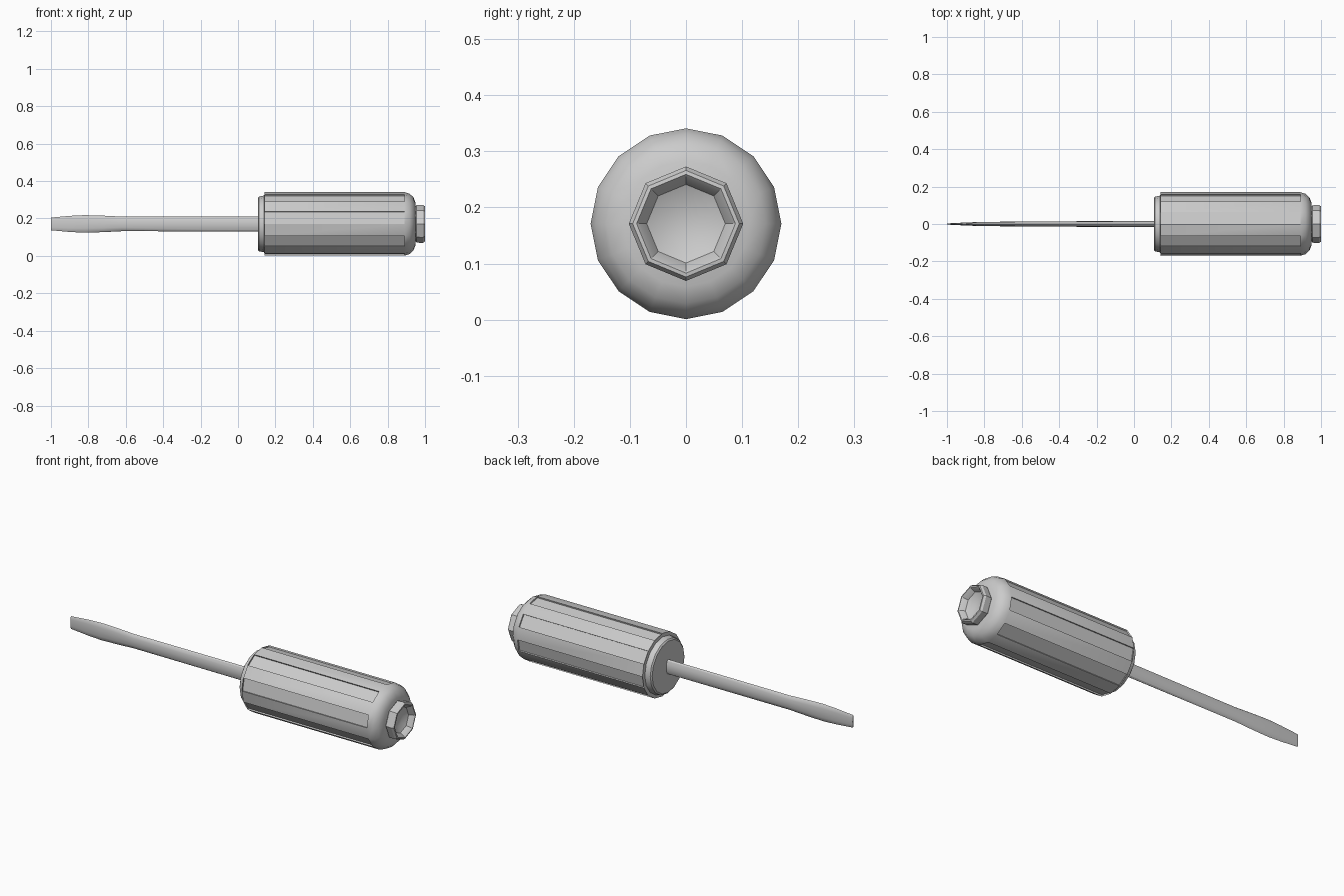
import bpy, bmesh
from math import sin, cos, pi, radians

if "Cube" in bpy.data.objects:
    bpy.data.objects.remove(bpy.data.objects["Cube"])

CZ = 0.171  # height of the tool's long axis


def loft(name, sides, rings, cap_start=True, cap_end=True, angle=32):
    """Skin rings of (x, y radius, z radius) along the x axis."""
    bm = bmesh.new()
    loops = []
    for x, ry, rz in rings:
        loops.append([bm.verts.new((x, ry * sin(2 * pi * i / sides),
                                    CZ + rz * cos(2 * pi * i / sides)))
                      for i in range(sides)])
    spans = []
    for a, b in zip(loops, loops[1:]):
        spans.append([bm.faces.new((a[i], a[(i + 1) % sides],
                                    b[(i + 1) % sides], b[i]))
                      for i in range(sides)])
    if cap_start:
        bm.faces.new(loops[0])
    if cap_end:
        bm.faces.new(loops[-1])
    bmesh.ops.recalc_face_normals(bm, faces=bm.faces[:])
    return bm, spans


def finish(name, bm, angle=32):
    mesh = bpy.data.meshes.new(name)
    bm.to_mesh(mesh)
    bm.free()
    obj = bpy.data.objects.new(name, mesh)
    bpy.context.collection.objects.link(obj)
    bpy.ops.object.select_all(action='DESELECT')
    obj.select_set(True)
    bpy.context.view_layer.objects.active = obj
    bpy.ops.object.shade_smooth_by_angle(angle=radians(angle))
    return obj


def round_rings(profile):
    return [(x, r, r) for x, r in profile]


# Handle: sixteen-sided grip with a stepped collar and a rounded butt
bm, spans = loft("handle", 16, round_rings([
    (0.106, 0.138), (0.112, 0.146), (0.140, 0.152), (0.142, 0.170),
    (0.890, 0.170), (0.918, 0.161), (0.938, 0.142), (0.950, 0.112)]))

# Every other grip panel is sunk into the handle as a shallow flute
for face in spans[3][::2]:
    n = face.normal.copy()
    sunk = bmesh.ops.extrude_discrete_faces(bm, faces=[face])["faces"][0]
    rim = list(sunk.verts)
    for v in rim:
        v.co -= n * 0.008
# walls joining each flute to its rim
edges = [e for e in bm.edges if e.is_boundary]
bmesh.ops.remove_doubles(bm, verts=bm.verts[:], dist=1e-5)
floors = [f for f in bm.faces if all(e.is_boundary for e in f.edges)]
for f in floors:
    for loop in list(f.loops):
        a, b = loop.vert, loop.link_loop_next.vert
        n = f.normal * 0.008
        find = lambda v: min((w for w in bm.verts if w not in f.verts[:]),
                             key=lambda w: (w.co - v.co - n).length)
        bm.faces.new((b, a, find(a), find(b)))
bmesh.ops.recalc_face_normals(bm, faces=bm.faces[:])
finish("handle", bm)

# End button: octagonal ring with a hollow cup
bm, _ = loft("end_button", 8, round_rings([
    (0.945, 0.088), (0.955, 0.100), (0.988, 0.102), (0.999, 0.095),
    (1.000, 0.088), (0.994, 0.082), (0.972, 0.070), (0.958, 0.040)]))
finish("end_button", bm)

# Blade: flattened oval shaft that flares and thins to a flat tip
bm, _ = loft("blade", 12, [
    (0.115, 0.017, 0.040), (-0.62, 0.013, 0.039), (-0.72, 0.012, 0.044),
    (-0.82, 0.011, 0.047), (-0.90, 0.008, 0.043), (-1.0, 0.003, 0.034)])
finish("blade", bm)
